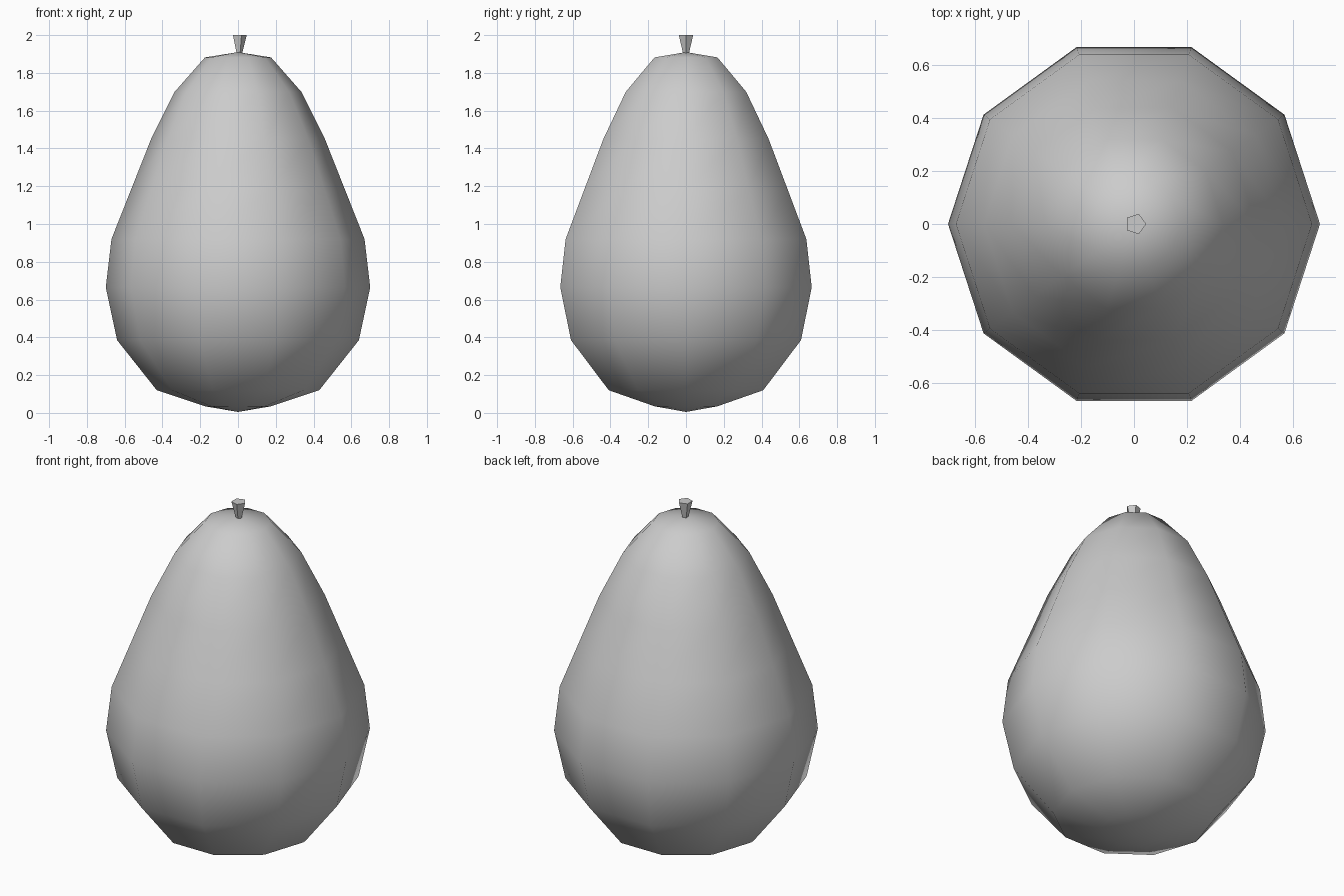
import bpy, bmesh
from math import cos, sin, tau

if "Cube" in bpy.data.objects:
    bpy.data.objects.remove(bpy.data.objects["Cube"])


def lathe(name, profile, sides, smooth, cx=0.0):
    """Revolve (radius, z) points; radius 0 makes a pole, open ends get capped."""
    bm = bmesh.new()
    rings = []
    for r, z in profile:
        n = sides if r > 0 else 1
        rings.append([bm.verts.new((cx + r * cos(tau * i / sides),
                                    r * sin(tau * i / sides), z)) for i in range(n)])
    for a, b in zip(rings, rings[1:]):
        for i in range(sides):
            j = (i + 1) % sides
            if len(a) == 1:
                bm.faces.new((a[0], b[j], b[i]))
            elif len(b) == 1:
                bm.faces.new((a[i], a[j], b[0]))
            else:
                bm.faces.new((a[i], a[j], b[j], b[i]))
    for ring in (rings[0], rings[-1]):
        if len(ring) > 1:
            bm.faces.new(ring)
    bmesh.ops.recalc_face_normals(bm, faces=bm.faces)
    for f in bm.faces:
        f.smooth = smooth
    mesh = bpy.data.meshes.new(name)
    bm.to_mesh(mesh)
    bm.free()
    obj = bpy.data.objects.new(name, mesh)
    bpy.context.collection.objects.link(obj)
    return obj


# Pear-shaped fruit body, ten sides, smooth shaded
lathe("fruit_body", [(0, 0.005), (0.175, 0.035), (0.43, 0.12), (0.64, 0.385),
                     (0.70, 0.665), (0.67, 0.92), (0.565, 1.185), (0.46, 1.45),
                     (0.335, 1.70), (0.175, 1.882), (0, 1.91)], 10, True)

# Small flared stem, five flat sides
lathe("stem", [(0.013, 1.89), (0.04, 2.0)], 5, False, cx=0.006)
